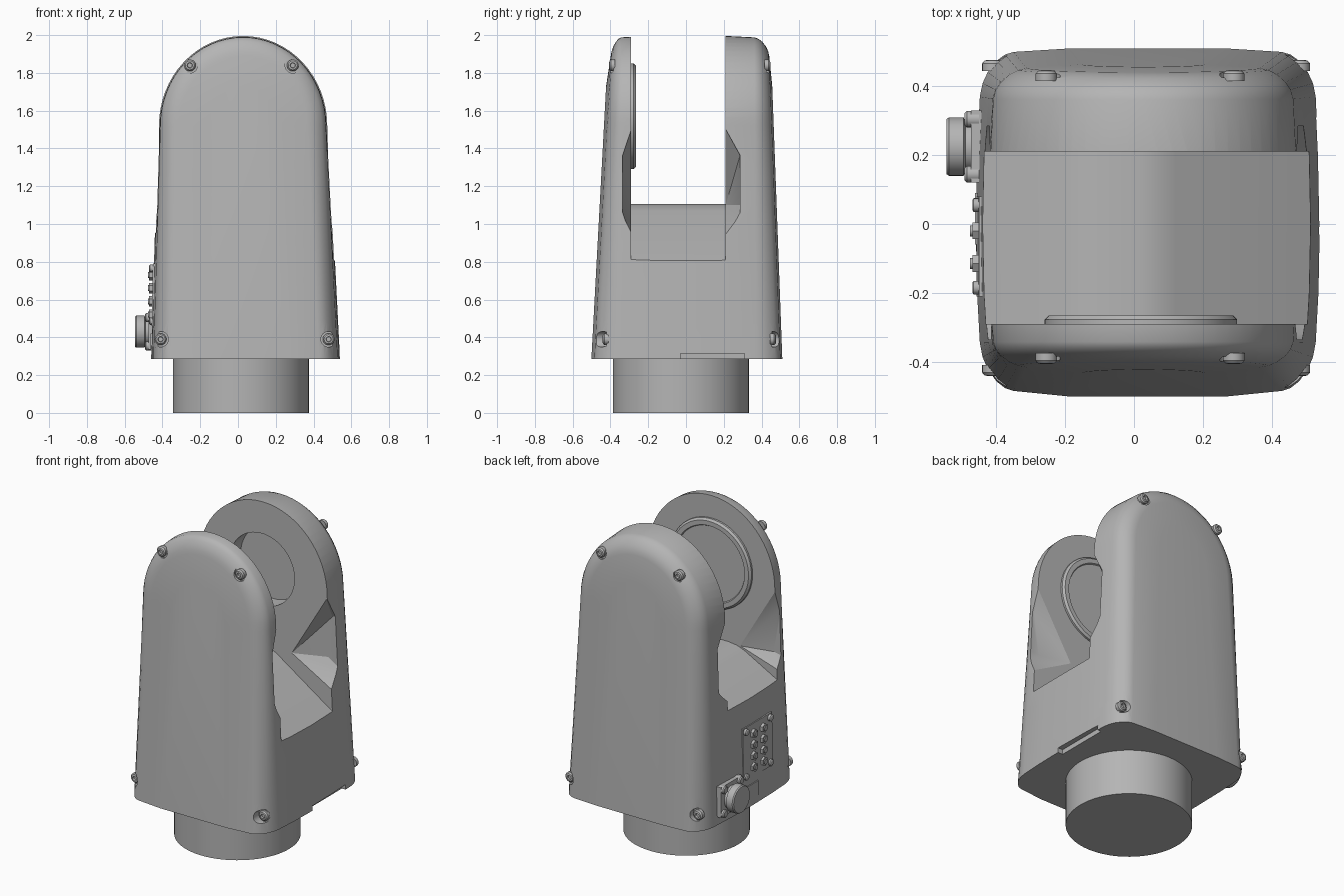
import bpy, bmesh, math
from mathutils import Matrix, Vector

cube = bpy.data.objects.get("Cube")
if cube:
    bpy.data.objects.remove(cube, do_unlink=True)

GREY = (0.46, 0.46, 0.46, 1)
mat = bpy.data.materials.new("satin grey")
mat.use_nodes = True
mat.diffuse_color = GREY
mat.node_tree.nodes["Principled BSDF"].inputs["Base Color"].default_value = GREY

BASE, SPRING, TOP = 0.285, 1.52, 2.0
HUB_X, HUB_Z = 0.02, 1.57
GAP_FRONT, GAP_BACK = -0.29, 0.21


def finish(name, bm):
    bmesh.ops.recalc_face_normals(bm, faces=bm.faces[:])
    me = bpy.data.meshes.new(name)
    bm.to_mesh(me)
    bm.free()
    me.materials.append(mat)
    ob = bpy.data.objects.new(name, me)
    bpy.context.scene.collection.objects.link(ob)
    return ob


def smooth(ob, angle=28):
    bpy.ops.object.select_all(action='DESELECT')
    ob.select_set(True)
    bpy.context.view_layer.objects.active = ob
    bpy.ops.object.shade_smooth_by_angle(angle=math.radians(angle))


def lathe(name, axis, origin, profile, seg=32):
    """Turned solid: profile of (radius, distance) pairs along an axis."""
    bm = bmesh.new()
    rings = [[bm.verts.new((r * math.cos(i * math.tau / seg), r * math.sin(i * math.tau / seg), h))
              for i in range(seg)] for r, h in profile]
    for a, b in zip(rings, rings[1:]):
        for i in range(seg):
            j = (i + 1) % seg
            bm.faces.new((a[i], a[j], b[j], b[i]))
    bm.faces.new(rings[0])
    bm.faces.new(rings[-1])
    turn = Vector((0, 0, 1)).rotation_difference(Vector(axis)).to_matrix().to_4x4()
    bm.transform(Matrix.Translation(origin) @ turn)
    return finish(name, bm)


def box(name, lo, hi):
    bm = bmesh.new()
    bmesh.ops.create_cube(bm, size=1)
    for v in bm.verts:
        v.co = [l + (c + 0.5) * (h - l) for c, l, h in zip(v.co, lo, hi)]
    return finish(name, bm)


def hull(name, points):
    bm = bmesh.new()
    for p in points:
        bm.verts.new(p)
    bmesh.ops.convex_hull(bm, input=bm.verts[:])
    return finish(name, bm)


def prism(name, pts, y0, y1):
    """Outline in x and z pushed along y."""
    bm = bmesh.new()
    face = bm.faces.new([bm.verts.new((x, y0, z)) for x, z in pts])
    ext = bmesh.ops.extrude_face_region(bm, geom=[face])
    bmesh.ops.translate(bm, vec=(0, y1 - y0, 0),
                        verts=[v for v in ext["geom"] if isinstance(v, bmesh.types.BMVert)])
    return finish(name, bm)


def cut(ob, cutter):
    mod = ob.modifiers.new("cut", 'BOOLEAN')
    mod.operation, mod.solver, mod.object = 'DIFFERENCE', 'EXACT', cutter
    bpy.ops.object.select_all(action='DESELECT')
    bpy.context.view_layer.objects.active = ob
    ob.select_set(True)
    bpy.ops.object.modifier_apply(modifier=mod.name)
    bpy.data.objects.remove(cutter, do_unlink=True)


def outline(d):
    """Arched front outline, drawn in by d on the sides and top."""
    def side(s, t):
        return (0.04 - 0.013 * t + s * (0.5 - 0.05 * t - d), BASE + t * (SPRING - BASE))
    steps = [i / 6 for i in range(6)]
    pts = [side(-1, t) for t in steps]
    for i in range(33):
        a = math.pi * (1 - i / 32)
        pts.append((0.027 + (0.45 - d) * math.cos(a), SPRING + (TOP - SPRING - d) * math.sin(a)))
    return pts + [side(1, t) for t in reversed(steps)]


# Housing: arched outline lofted from the front face to the back face
def face_y(s, z):
    return (0.5 - 0.037 * (z - BASE)) if s > 0 else (0.485 - 0.054 * (z - BASE))


def shoulder(s, z):
    t = (z - BASE) / (TOP - BASE)
    return 0.13 - 0.055 * t if s > 0 else 0.14 - 0.09 * t


EDGE = [(0.012, 0), (0.02, 0.3), (0.035, 0.55), (0.06, 0.8), (0.085, 0.94), (0.11, 1)]
bm = bmesh.new()
rings = []


def add_ring(s, d, f, bulge=0):
    rings.append([bm.verts.new((x, s * (face_y(s, z) - shoulder(s, z) * (1 - f) + bulge), z))
                  for x, z in outline(d)])


def mid_ring(y, d):
    rings.append([bm.verts.new((x, y, z)) for x, z in outline(d)])


add_ring(-1, 0.27, 1, 0.016)
for d, f in reversed(EDGE):
    add_ring(-1, d, f)
for y, d in ((-0.2, 0.004), (0, 0), (0.2, 0.004)):
    mid_ring(y, d)
for d, f in EDGE:
    add_ring(1, d, f)
add_ring(1, 0.27, 1, 0.01)
for a, b in zip(rings, rings[1:]):
    for i in range(len(a)):
        j = (i + 1) % len(a)
        bm.faces.new((a[i], a[j], b[j], b[i]))
bm.faces.new(rings[0])
bm.faces.new(rings[-1])
bmesh.ops.triangulate(bm, faces=bm.faces[:])
housing = finish("housing", bm)

# Gap between the arms, with a rounded sloping saddle below
cut(housing, prism("gap", [(-0.7, 0.81), (-0.2, 1.08), (-0.15, 1.098), (-0.09, 1.105), (0.02, 1.105),
                           (0.07, 1.095), (0.12, 1.07), (0.7, 0.68), (0.7, 2.2), (-0.7, 2.2)],
                   GAP_FRONT, GAP_BACK))

# Scooped reliefs on the inner edges of both arms
for s in (-1, 1):
    low = 0.85 if s > 0 else 0.95
    for y, depth in ((GAP_FRONT, -0.045), (GAP_BACK, 0.075)):
        x = [0.027 + s * w for w in (0.44, 0.2, 0.6)]
        back = y - math.copysign(0.02, depth)
        shape = [(x[0], 1.5), (x[1], 1.1), (x[2], low), (x[2], 1.54)]
        pts = [(px, back, pz) for px, pz in shape]
        pts += [(px, y, pz) for px, pz in shape[:2]]
        pts += [(0.027 + s * 0.43, y + depth, 1.36), (x[2], y + depth, 1.42),
                (0.027 + s * 0.4, y + depth, 1.1), (x[2], y + depth, low + 0.12)]
        cut(housing, hull("relief", pts))

# Bearing bore in the back arm and step under the side
cut(housing, lathe("bore", (0, 1, 0), (HUB_X, 0.15, HUB_Z), [(0.225, 0), (0.225, 0.17)], 64))
cut(housing, box("step", (0.505, -0.03, 0.2), (0.7, 0.31, 0.315)))

# Cover screws in counterbores on the front and back
for s, seats in ((-1, (0.385, 0.42)), (1, (0.425, 0.455))):
    for x, z, seat in ((-0.255, 1.84, seats[0]), (0.29, 1.84, seats[0]),
                       (-0.41, 0.39, seats[1]), (0.48, 0.39, seats[1])):
        at = (x, s * seat, z)
        cut(housing, lathe("counterbore", (0, s, 0), at, [(0.041, 0), (0.041, 0.2)]))
        screw = lathe("cover_screw", (0, s, 0), at,
                      [(0.031, -0.01), (0.031, 0.012), (0.024, 0.02), (0.014, 0.022), (0.012, 0.01)], 24)
        smooth(screw)
smooth(housing)

# Hub disc on the front arm
smooth(lathe("hub_disc", (0, 1, 0), (HUB_X, GAP_FRONT - 0.01, HUB_Z),
             [(0.28, 0), (0.28, 0.022), (0.268, 0.034), (0.24, 0.034), (0.235, 0.026)], 64))

# Round pedestal
smooth(lathe("pedestal", (0, 0, 1), (0.015, -0.027, 0), [(0.36, 0), (0.36, 0.3)], 96))

# Round socket on the side, with flange and screws
CY, CZ = 0.225, 0.43
box("socket_flange", (-0.474, CY - 0.105, CZ - 0.095), (-0.42, CY + 0.105, CZ + 0.095))
smooth(lathe("socket_barrel", (-1, 0, 0), (-0.43, CY, CZ),
             [(0.072, 0), (0.072, 0.06), (0.085, 0.065), (0.085, 0.108), (0.08, 0.115)], 48))
for dy in (-1, 1):
    for dz in (-1, 1):
        smooth(lathe("flange_screw", (-1, 0, 0), (-0.45, CY + dy * 0.08, CZ + dz * 0.075),
                     [(0.024, 0), (0.024, 0.036), (0.018, 0.042)], 20))

# Panel of small hexagonal sockets
hull("socket_panel", [(x, y, z) for y in (-0.21, 0.08)
                      for x, z in ((-0.42, 0.46), (-0.42, 0.79), (-0.457, 0.46), (-0.451, 0.79))])
for y in (-0.02, -0.115):
    for z in (0.73, 0.66, 0.59, 0.52):
        lathe("hex_nut", (-1, 0, 0), (-0.44, y, z), [(0.028, 0), (0.028, 0.03)], 6)
        smooth(lathe("small_socket", (-1, 0, 0), (-0.45, y, z), [(0.016, 0), (0.016, 0.026)], 16))
for y in (-0.185, 0.055):
    for z in (0.485, 0.765):
        smooth(lathe("panel_screw", (-1, 0, 0), (-0.44, y, z), [(0.02, 0), (0.02, 0.026), (0.014, 0.03)], 16))
box("lower_plate", (-0.462, -0.06, 0.33), (-0.42, 0.09, 0.42))
